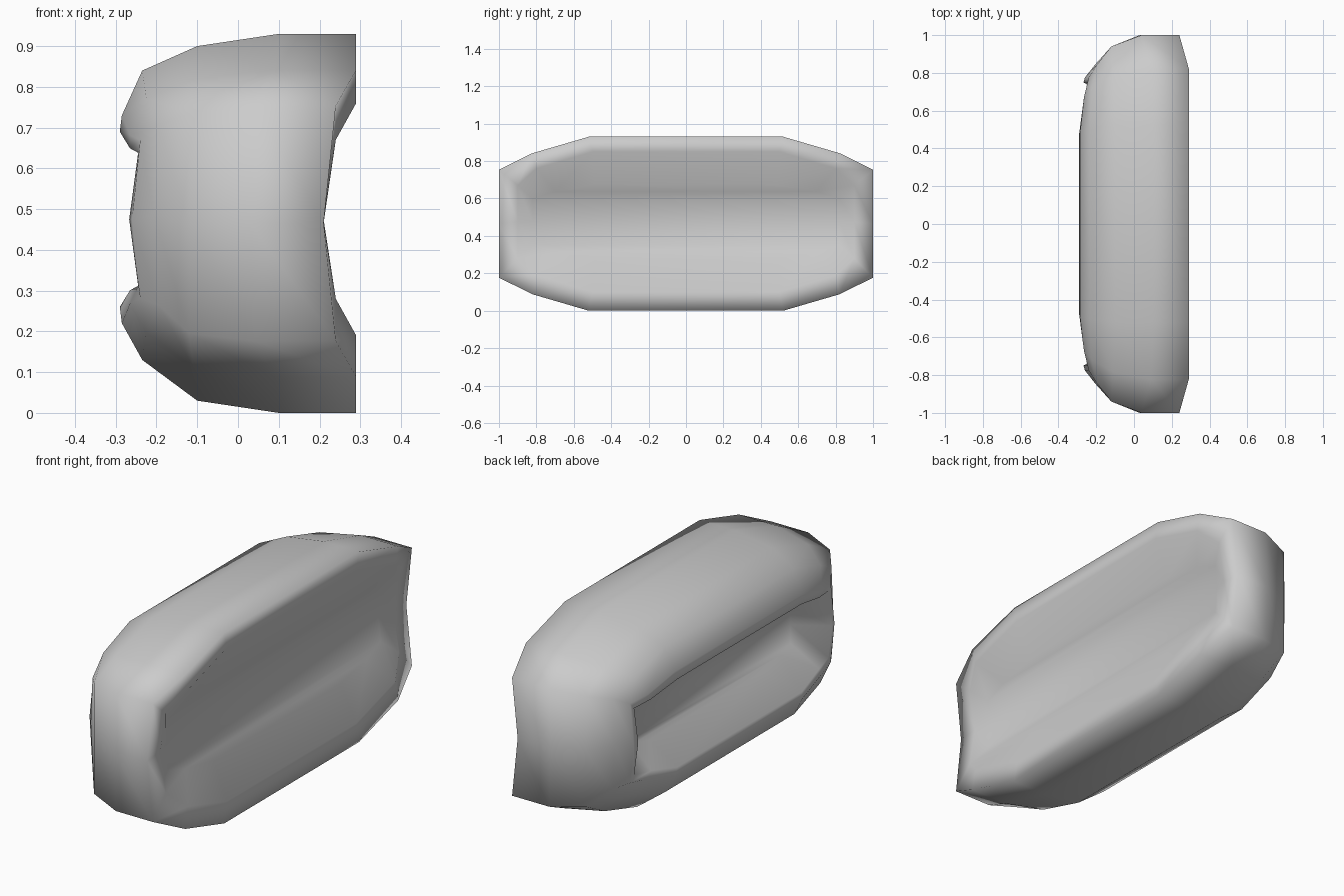
import bpy, bmesh

if "Cube" in bpy.data.objects:
    bpy.data.objects.remove(bpy.data.objects["Cube"])

# Ring: centre height, half height, half length, half length of straight edge,
# then x at straight edge, shoulder, corner and end middle
RINGS = [
    (0.475, 0.20, 0.82, 0.49, 0.21, 0.205, 0.195, 0.185),      # dished face floor
    (0.475, 0.375, 0.90, 0.50, 0.29, 0.29, 0.24, 0.21),        # inner rim
    (0.465, 0.465, 1.00, 0.52, 0.29, 0.29, 0.24, 0.21),        # outer rim
    (0.465, 0.465, 1.00, 0.52, 0.10, 0.09, 0.04, 0.03),        # body
    (0.465, 0.435, 0.94, 0.52, -0.10, -0.11, -0.12, -0.12),
    (0.485, 0.355, 0.845, 0.50, -0.235, -0.225, -0.195, -0.205),
    (0.475, 0.255, 0.775, 0.49, -0.285, -0.265, -0.24, -0.26),
    (0.475, 0.215, 0.75, 0.48, -0.29, -0.265, -0.245, -0.267),  # slot lip
    (0.475, 0.145, 0.65, 0.44, -0.11, -0.11, -0.11, -0.11),    # slot floor
]


def ring_points(mid, h, w, b, xb, xc, xd, xe):
    up = [(xb, b, h), (xc, b + (w - b) * 0.63, h * 0.81), (xd, w, h * 0.62)]
    if h == 0.375:  # inner rim pulls in further at its shoulders
        up[1:] = [(xc, 0.80, 0.285), (xd, w, 0.195)]
    if h < 0.26 and xb < -0.2:  # taller corners at the slot lip
        up[2] = (xd, w, h * 0.76)
    right = up + [(xe, w, 0)] + [(x, y, -z) for x, y, z in reversed(up)]
    ring = right + [(x, -y, z) for x, y, z in reversed(right)]
    return [(x, y, z + mid) for x, y, z in ring]


bm = bmesh.new()
rings = [[bm.verts.new(p) for p in ring_points(*r)] for r in RINGS]
n = len(rings[0])

# Walls between rings
for a, c in zip(rings, rings[1:]):
    for i in range(n):
        j = (i + 1) % n
        bm.faces.new((a[i], a[j], c[j], c[i]))

# Lengthwise strips close the dish and the slot
for r in (rings[0], rings[-1]):
    for i in range(n // 2 - 1):
        bm.faces.new((r[i], r[i + 1], r[n - 2 - i], r[n - 1 - i]))

bmesh.ops.recalc_face_normals(bm, faces=bm.faces)
for f in bm.faces:
    f.smooth = True
mesh = bpy.data.meshes.new("dished_housing")
bm.to_mesh(mesh)
bm.free()
obj = bpy.data.objects.new("dished_housing", mesh)
bpy.context.collection.objects.link(obj)
